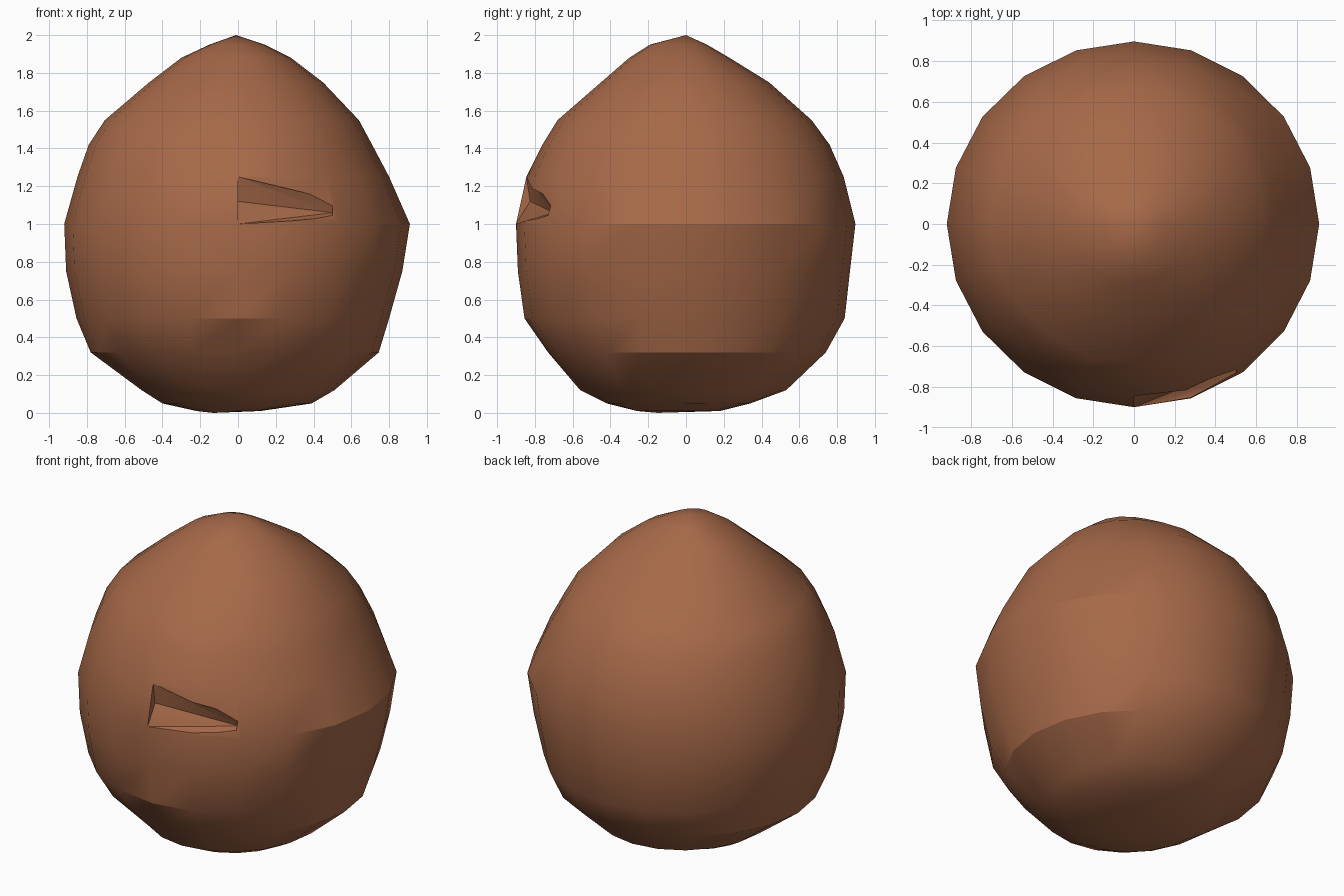
import bpy, bmesh, math

if "Cube" in bpy.data.objects:
    bpy.data.objects.remove(bpy.data.objects["Cube"])

brown = bpy.data.materials.new("clay brown")
brown.diffuse_color = (0.38, 0.14, 0.065, 1)
brown.use_nodes = True
brown.node_tree.nodes["Principled BSDF"].inputs["Base Color"].default_value = brown.diffuse_color


def new_object(name, bm):
    bmesh.ops.recalc_face_normals(bm, faces=bm.faces[:])
    mesh = bpy.data.meshes.new(name)
    bm.to_mesh(mesh)
    bm.free()
    mesh.materials.append(brown)
    obj = bpy.data.objects.new(name, mesh)
    bpy.context.collection.objects.link(obj)
    return obj


# Pointed boulder: rings of (height, left, right, front, back radius)
RINGS = [
    (0.01, .22, .12, .26, .18), (0.05, .40, .39, .42, .34),
    (0.12, .51, .51, .56, .53), (0.32, .78, .745, .73, .74),
    (0.50, .855, .80, .855, .84), (0.75, .91, .87, .89, .868),
    (1.00, .92, .91, .90, .897), (1.25, .85, .80, .845, .835),
    (1.42, .79, .71, .76, .76), (1.55, .705, .64, .68, .665),
    (1.75, .47, .45, .45, .44), (1.88, .30, .28, .30, .23),
    (1.95, .15, .14, .19, .11)]
SEG = 20
bm = bmesh.new()
loops = []
for z, left, right, front, back in RINGS:
    loop = []
    for i in range(SEG):
        a = 2 * math.pi * i / SEG
        c, s = math.cos(a), math.sin(a)
        loop.append(bm.verts.new((c * (right if c > 0 else left),
                                  s * (back if s > 0 else front), z)))
    loops.append(loop)
for low, high in zip(loops, loops[1:]):
    for i in range(SEG):
        j = (i + 1) % SEG
        bm.faces.new((low[i], low[j], high[j], high[i]))
apex = bm.verts.new((-0.01, 0, 2.0))
base = bm.verts.new((-0.13, -0.15, 0.0))
for i in range(SEG):
    j = (i + 1) % SEG
    bm.faces.new((loops[-1][i], loops[-1][j], apex))
    bm.faces.new((loops[0][j], loops[0][i], base))
body = new_object("boulder", bm)

# Wedge-shaped ledge cut into the front, fading out to the right
bm = bmesh.new()
START = [(-1.1, .98), (-.90, 1.0), (-.825, 1.12), (-.845, 1.25), (-1.1, 1.25)]
END = [(-1.1, 1.02), (-.755, 1.035), (-.70, 1.06), (-.73, 1.13), (-1.1, 1.13)]
for x, profile in ((0.0, START), (0.5, END)):
    for y, z in profile:
        bm.verts.new((x, y, z))
bmesh.ops.convex_hull(bm, input=bm.verts[:])
cutter = new_object("ledge_cutter", bm)
cutter.hide_render = True

cut = body.modifiers.new("ledge", 'BOOLEAN')
cut.operation = 'DIFFERENCE'
cut.solver = 'EXACT'
cut.object = cutter
bpy.context.view_layer.objects.active = body
body.select_set(True)
bpy.ops.object.modifier_apply(modifier="ledge")
bpy.data.objects.remove(cutter)
bpy.ops.object.shade_smooth_by_angle(angle=math.radians(24))
